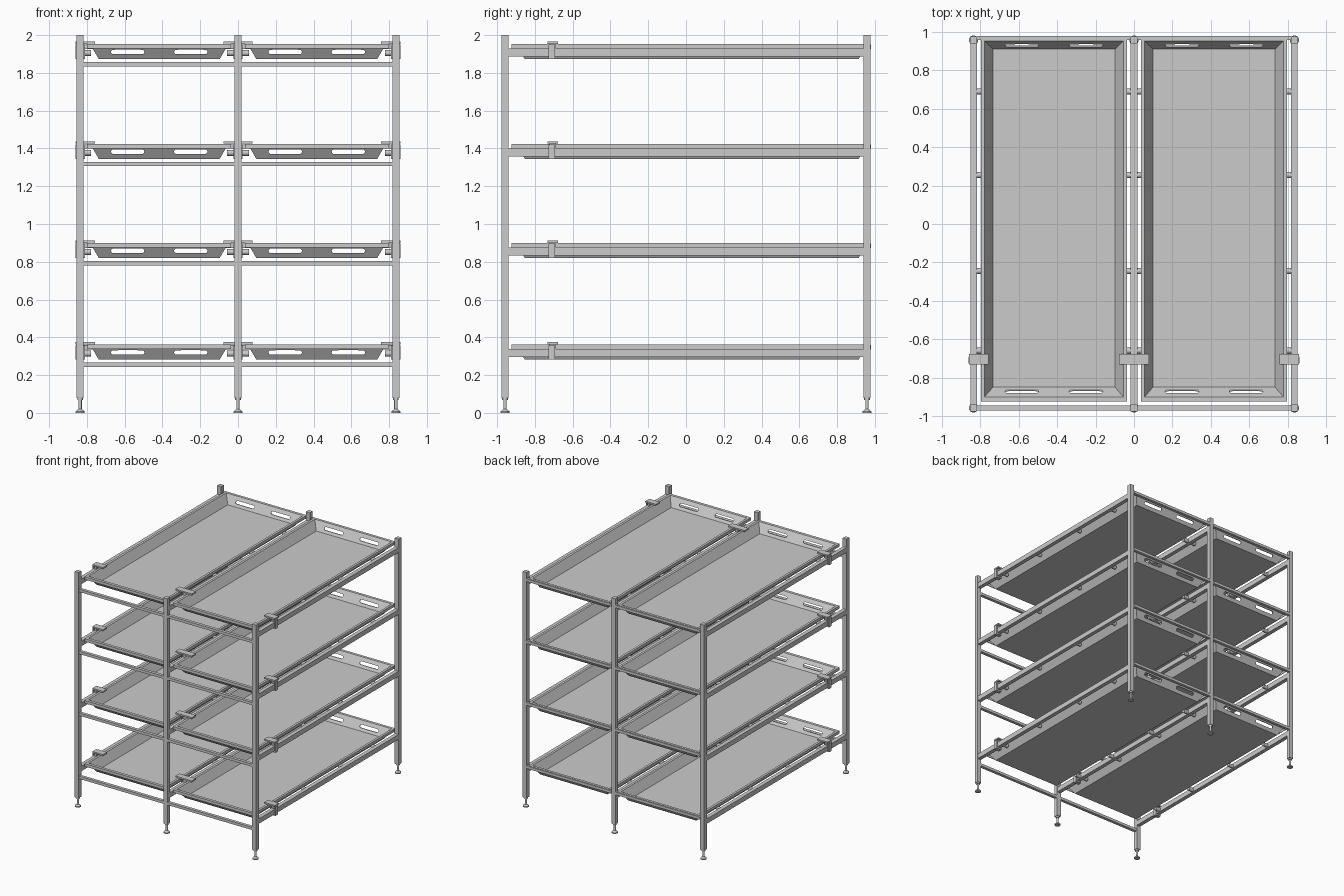
import bpy
import bmesh
from math import pi
from mathutils import Matrix, Vector

if "Cube" in bpy.data.objects:
    bpy.data.objects.remove(bpy.data.objects["Cube"])

grey = bpy.data.materials.new("light_grey_metal")
grey.use_nodes = True
grey.diffuse_color = (0.6, 0.6, 0.6, 1)
grey.node_tree.nodes["Principled BSDF"].inputs["Base Color"].default_value = (0.6, 0.6, 0.6, 1)

POST_X = (-0.836, 0, 0.836)
POST_Y = 0.958
LEVELS = (0.316, 0.854, 1.379, 1.907)   # height of the side rail centres


def finish(name, bm, loc=(0, 0, 0)):
    bmesh.ops.recalc_face_normals(bm, faces=bm.faces)
    mesh = bpy.data.meshes.new(name)
    bm.to_mesh(mesh)
    bm.free()
    mesh.materials.append(grey)
    obj = bpy.data.objects.new(name, mesh)
    obj.location = loc
    bpy.context.collection.objects.link(obj)
    return obj


def add_box(bm, center, size):
    m = Matrix.Translation(center) @ Matrix.Diagonal((*size, 1))
    bmesh.ops.create_cube(bm, size=1, matrix=m)


def box(name, center, size):
    bm = bmesh.new()
    add_box(bm, (0, 0, 0), size)
    return finish(name, bm, center)


def add_rod(bm, center, r1, r2, length, axis="Z"):
    turn = {"Z": Matrix(), "X": Matrix.Rotation(pi / 2, 4, "Y"),
            "Y": Matrix.Rotation(pi / 2, 4, "X")}[axis]
    bmesh.ops.create_cone(bm, cap_ends=True, segments=20, radius1=r1, radius2=r2,
                          depth=length, matrix=Matrix.Translation(center) @ turn)


def smooth(obj):
    for p in obj.data.polygons:
        p.use_smooth = len(p.vertices) == 4
    bpy.ops.object.select_all(action="DESELECT")
    obj.select_set(True)
    bpy.context.view_layer.objects.active = obj
    bpy.ops.object.shade_smooth_by_angle(angle=0.6)


def link_copy(obj, name, loc):
    c = obj.copy()
    c.name = name
    c.location = loc
    bpy.context.collection.objects.link(c)


# Tray: rectangular loops bridged into one closed pan with a folded rim
def make_tray():
    bm = bmesh.new()
    profile = (  # half width, front y, back y, z relative to the rail
        (0.381, -0.925, 0.974, 0.021), (0.381, -0.925, 0.974, 0.045),
        (0.361, -0.900, 0.953, 0.045), (0.318, -0.850, 0.911, -0.029),
        (0.320, -0.853, 0.914, -0.034), (0.363, -0.904, 0.957, 0.040),
        (0.376, -0.920, 0.969, 0.040), (0.376, -0.920, 0.969, 0.021))
    loops = [[bm.verts.new(v) for v in ((-w, f, z), (w, f, z), (w, b, z), (-w, b, z))]
             for w, f, b, z in profile]
    for i, low in enumerate(loops):
        if i == 3:      # floor closes the top and underside separately
            bm.faces.new(low)
            continue
        high = loops[(i + 1) % len(loops)]
        for k in range(4):
            n = (k + 1) % 4
            bm.faces.new((low[k], low[n], high[n], high[k]))
    bm.faces.new(loops[4])
    return finish("tray", bm)


# Rounded handle slots through both end walls
def cut_slots(tray):
    for side in (-1, 1):
        bm = bmesh.new()
        half, r, z = 0.076, 0.012, 0.004
        add_rod(bm, (0, 0, 0), r, r, 3, "Y")
        bmesh.ops.bisect_plane(bm, geom=bm.verts[:] + bm.edges[:] + bm.faces[:],
                               plane_co=(0, 0, 0), plane_no=(1, 0, 0))
        for v in bm.verts:
            if abs(v.co.x) > 0.0005:
                v.co.x += half if v.co.x > 0 else -half
        cutter = finish("slot_cutter", bm, (side * 0.167, 0, z))
        cutter.hide_render = True
        mod = tray.modifiers.new("slots", "BOOLEAN")
        mod.operation = "DIFFERENCE"
        mod.solver = "EXACT"
        mod.object = cutter
        bpy.context.view_layer.objects.active = tray
        bpy.ops.object.modifier_apply(modifier=mod.name)
        bpy.data.objects.remove(cutter)


tray = make_tray()
cut_slots(tray)
tray.location = (-0.417, 0, LEVELS[0])
for z in LEVELS:
    for x in (-0.417, 0.417):
        if (x, z) != (-0.417, LEVELS[0]):
            link_copy(tray, "tray", (x, 0, z))

# Posts with adjustable feet
for x in POST_X:
    for y in (-POST_Y, POST_Y):
        box("post", (x, y, 1.04), (0.037, 0.037, 1.92))
        bm = bmesh.new()
        add_rod(bm, (0, 0, 0.004), 0.024, 0.024, 0.008)
        add_rod(bm, (0, 0, 0.014), 0.023, 0.010, 0.012)
        add_rod(bm, (0, 0, 0.05), 0.009, 0.009, 0.08)
        add_rod(bm, (0, 0, 0.074), 0.015, 0.015, 0.012)
        smooth(finish("foot", bm, (x, y, 0)))

# Side rails, cross bars, support pegs and clamps on each level
for z in LEVELS:
    for x in POST_X:
        box("side_rail", (x, 0, z), (0.034, 2 * POST_Y - 0.037, 0.042))
        inward = (-1, 1) if x == 0 else ((1,) if x < 0 else (-1,))
        bm = bmesh.new()
        for s in inward:
            for y in (0.69, 0.255, -0.245, -0.66):
                add_rod(bm, (s * 0.036, y, -0.002), 0.016, 0.016, 0.046, "X")
        smooth(finish("support_pegs", bm, (x, 0, z)))

        # Clamp plate over the rims, with a strap around the rail
        bm = bmesh.new()
        left = -0.078 if -1 in inward else -0.023
        right = 0.078 if 1 in inward else 0.023
        add_box(bm, ((left + right) / 2, -0.705, 0.052), (right - left, 0.054, 0.012))
        add_box(bm, (0, -0.705, 0.032), (0.02, 0.034, 0.04))
        for s in (-1, 1):
            add_box(bm, (s * 0.021, -0.711, 0.004), (0.008, 0.034, 0.076))
        add_box(bm, (0, -0.711, -0.027), (0.046, 0.034, 0.012))
        finish("clamp", bm, (x, 0, z))

    for x in (-0.418, 0.418):
        box("front_bar", (x, -POST_Y, z - 0.061), (0.80, 0.026, 0.023))
        box("back_bar", (x, 0.969, z + 0.031), (0.80, 0.023, 0.023))
